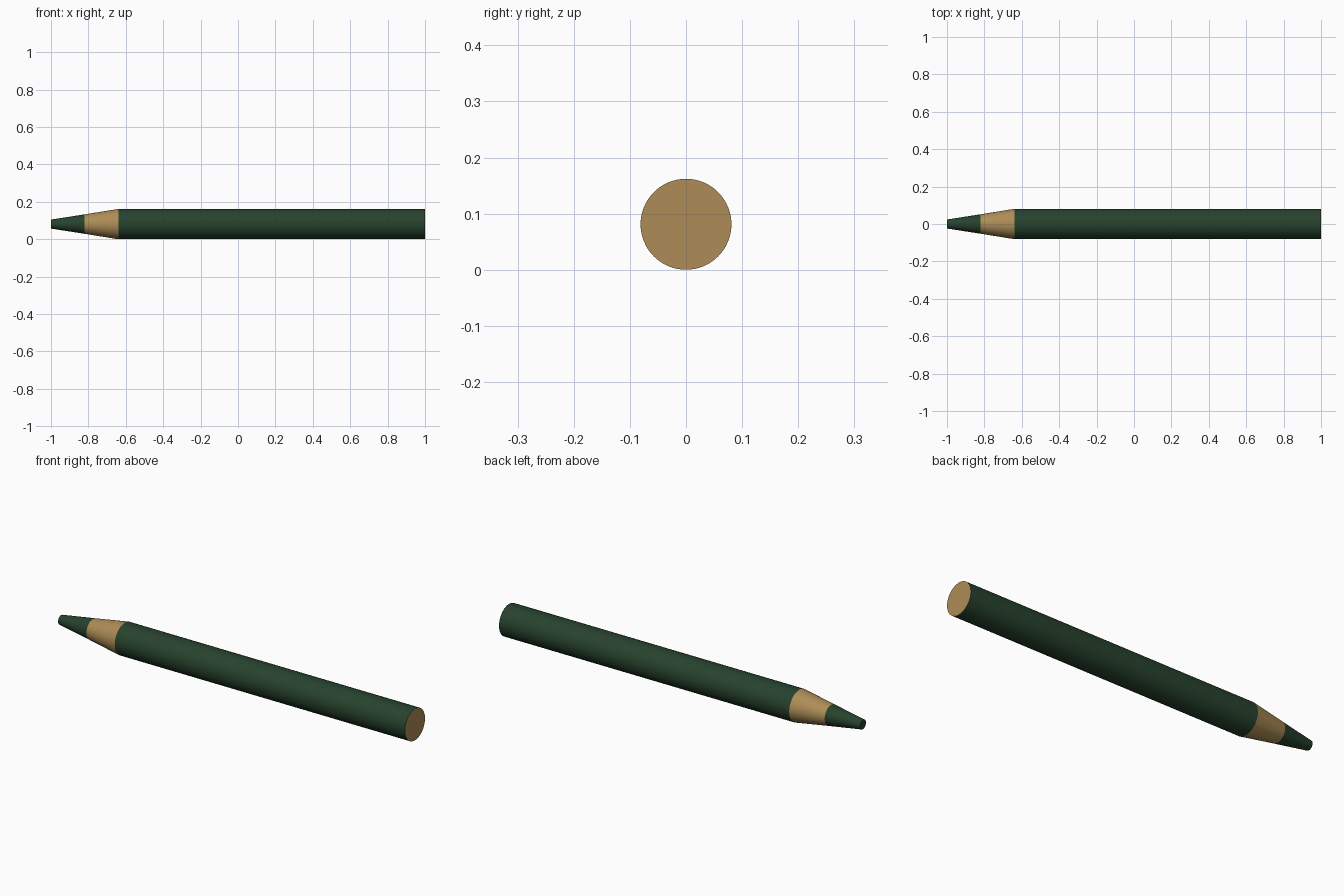
import bpy, bmesh, math

if "Cube" in bpy.data.objects:
    bpy.data.objects.remove(bpy.data.objects["Cube"])

SIDES = 64
R = 0.081          # barrel radius, also the axis height
R_LEAD = 0.052     # where wood meets lead
R_TIP = 0.024


def material(name, rgb):
    m = bpy.data.materials.new(name)
    m.diffuse_color = (*rgb, 1)
    m.use_nodes = True
    m.node_tree.nodes["Principled BSDF"].inputs["Base Color"].default_value = m.diffuse_color
    return m


green = material("green", (0.02, 0.055, 0.026))
wood = material("wood", (0.42, 0.265, 0.095))


def frustum(name, x0, r0, x1, r1, mat, cap_start=False, cap_end=False, cap_mat=None):
    """Round section along x from (x0, r0) to (x1, r1) with optional flat ends."""
    bm = bmesh.new()
    a, b = [[bm.verts.new((x, r * math.cos(t), R + r * math.sin(t)))
             for t in (2 * math.pi * i / SIDES for i in range(SIDES))]
            for x, r in ((x0, r0), (x1, r1))]
    for i in range(SIDES):
        j = (i + 1) % SIDES
        bm.faces.new((a[i], b[i], b[j], a[j])).smooth = True
    if cap_start:
        bm.faces.new(a[::-1])
    if cap_end:
        bm.faces.new(b).material_index = 1 if cap_mat else 0
    # outward normals, checked against the axis
    bm.normal_update()
    side = bm.faces[:][0]
    c = side.calc_center_median()
    if side.normal.y * c.y + side.normal.z * (c.z - R) < 0:
        for f in bm.faces:
            if len(f.verts) == 4:
                f.normal_flip()
    # flat ends keep a crisp rim
    for e in bm.edges:
        if any(len(f.verts) > 4 for f in e.link_faces):
            e.smooth = False
    me = bpy.data.meshes.new(name)
    bm.to_mesh(me)
    bm.free()
    me.materials.append(mat)
    if cap_mat:
        me.materials.append(cap_mat)
    ob = bpy.data.objects.new(name, me)
    bpy.context.collection.objects.link(ob)
    return ob


# painted barrel with bare wood at the back end
frustum("barrel", -0.64, R, 1.0, R, green, cap_end=True, cap_mat=wood)
# sharpened wood collar
frustum("sharpened_wood", -0.82, R_LEAD, -0.64, R, wood)
# coloured lead with a blunt tip
frustum("lead_tip", -1.0, R_TIP, -0.82, R_LEAD, green, cap_start=True)
